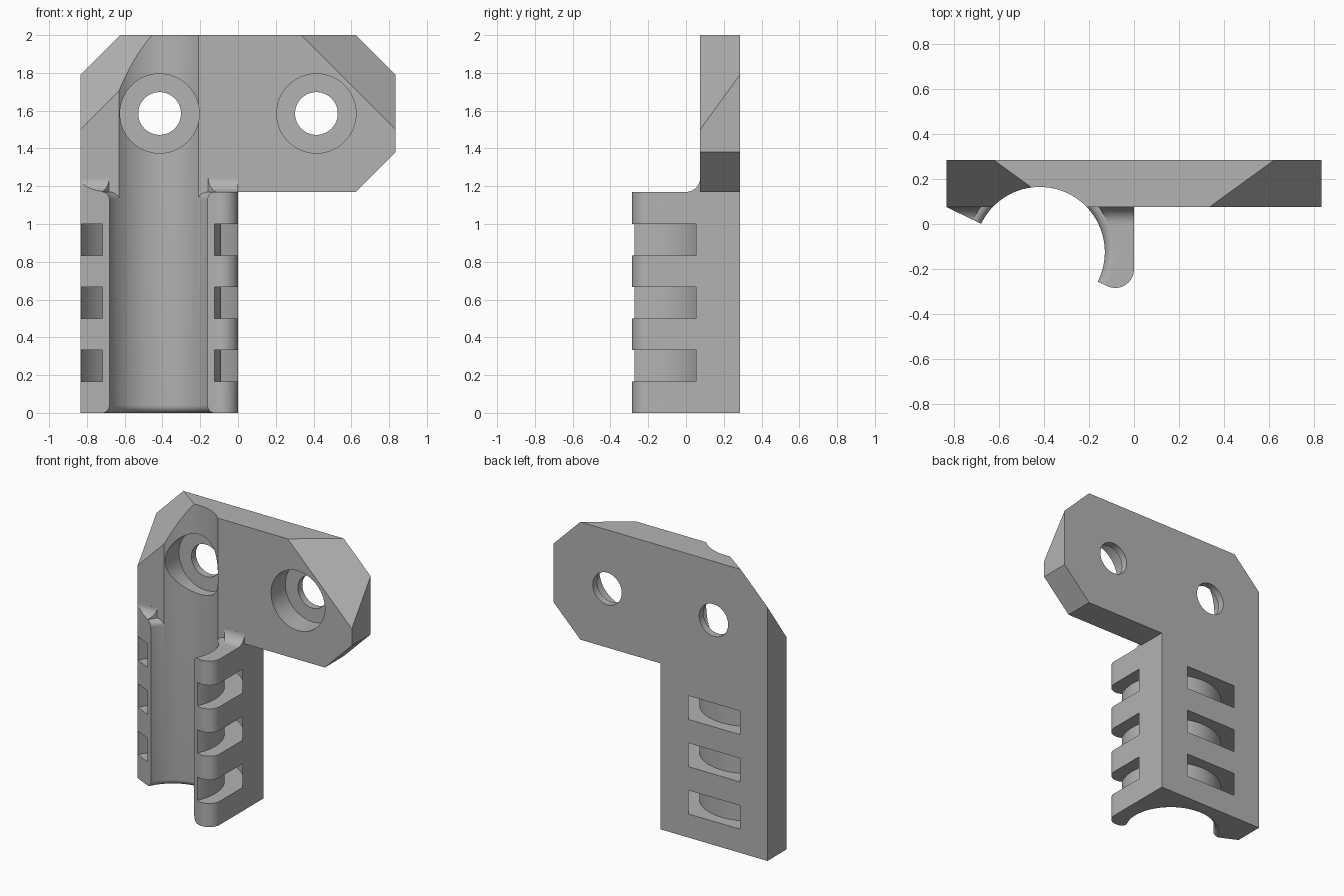
import bpy, bmesh
from math import sin, cos, pi, radians

cube = bpy.data.objects.get("Cube")
if cube:
    bpy.data.objects.remove(cube, do_unlink=True)

gray = bpy.data.materials.new("plain gray")
gray.use_nodes = True
gray.diffuse_color = (0.45, 0.45, 0.45, 1)
gray.node_tree.nodes["Principled BSDF"].inputs["Base Color"].default_value = (0.45, 0.45, 0.45, 1)

BX, BY, BORE, LIP = -0.42, -0.125, 0.29, 0.04   # bore axis, radius, edge rounding
FRONT, BACK, SIDE, SHELF = 0.075, 0.285, 0.835, 1.17


def skin(name, rings, closed=False):
    """Join equal-length rings of points into a solid."""
    bm = bmesh.new()
    loops = [[bm.verts.new(p) for p in ring] for ring in rings]
    pairs = list(zip(loops, loops[1:]))
    if closed:
        pairs.append((loops[-1], loops[0]))
    else:
        bm.faces.new(loops[0])
        bm.faces.new(loops[-1])
    for a, b in pairs:
        for i in range(len(a)):
            j = (i + 1) % len(a)
            bm.faces.new((a[i], a[j], b[j], b[i]))
    bmesh.ops.recalc_face_normals(bm, faces=bm.faces)
    mesh = bpy.data.meshes.new(name)
    bm.to_mesh(mesh)
    bm.free()
    mesh.materials.append(gray)
    ob = bpy.data.objects.new(name, mesh)
    bpy.context.collection.objects.link(ob)
    return ob


def combine(target, tool, operation="DIFFERENCE"):
    """Apply a boolean and discard the tool."""
    mod = target.modifiers.new("cut", "BOOLEAN")
    mod.operation, mod.solver, mod.object = operation, "EXACT", tool
    bpy.context.view_layer.objects.active = target
    bpy.ops.object.modifier_apply(modifier=mod.name)
    bpy.data.objects.remove(tool, do_unlink=True)


def turned(name, profile, closed=False, n=96):
    """Revolve (radius, z) pairs about the bore axis."""
    return skin(name, [[(BX + r * cos(2 * pi * i / n), BY + r * sin(2 * pi * i / n), z)
                        for i in range(n)] for r, z in profile], closed)


def drill(name, x, z, r, y0, y1, n=64):
    """Cylinder along y."""
    return skin(name, [[(x + r * cos(2 * pi * i / n), y, z + r * sin(2 * pi * i / n))
                        for i in range(n)] for y in (y0, y1)])


# Mounting plate: sloped upper corners come from differing front and back outlines
def outline(y, corner):
    pts = [(-SIDE, 0), (0, 0), (0, SHELF), (0.625, SHELF), (SIDE, 1.38),
           (SIDE, 2 - corner), (SIDE - corner, 2), (corner - SIDE, 2), (-SIDE, 2 - corner)]
    return [(x, y, z) for x, z in pts]


bracket = skin("clamp_bracket", [outline(FRONT, 0.5), outline(BACK, 0.21)])

# Clamp arms: cross-section with a rounded right tip and a radial left end
section = [(-SIDE, 0.18), (-SIDE, FRONT), (BX, BY), (-0.155, -0.26)]
section += [(-0.083 + 0.083 * cos(radians(a)), -0.202 + 0.083 * sin(radians(a)))
            for a in range(-116, 1, 8)]
section += [(0, -0.202), (0, 0.18)]
arms = skin("clamp_arms", [[(x, y, z) for x, y in section] for z in (0, 1.24)])

# Concave fillet where the arms run up into the plate
sweep = [(-1, SHELF)] + [(FRONT * sin(a * pi / 24), SHELF + FRONT * (1 - cos(a * pi / 24)))
                         for a in range(13)] + [(FRONT, 1.4), (-1, 1.4)]
combine(arms, skin("fillet_cutter", [[(x, y, z) for y, z in sweep] for x in (-1, 0.2)]))

# Bore with rounded mouths; the upper mouth only affects the arms
steps = [i * pi / 16 for i in range(9)]
mouth = [(BORE + LIP * (1 - sin(t)), LIP * (1 - cos(t))) for t in steps]
low = [(BORE + LIP, -0.1)] + mouth
high = [(r, SHELF - z) for r, z in reversed(mouth)] + [(BORE + LIP, 1.5)]
combine(arms, turned("arm_bore", low + high))
combine(bracket, arms, "UNION")
combine(bracket, turned("main_bore", low + [(BORE, 2.1)]))

# Ring-shaped strap slots
for k in range(3):
    z0 = (1 + 2 * k) / 6
    z1 = z0 + 1 / 6
    combine(bracket, turned("strap_slot", [(0.33, z0), (0.456, z0), (0.456, z1), (0.33, z1)], True))

# Counterbored screw holes
for x in (-0.415, 0.415):
    combine(bracket, drill("counterbore", x, 1.585, 0.21, -0.3, 0.235))
    combine(bracket, drill("screw_hole", x, 1.585, 0.113, -0.3, 0.4))

bpy.ops.object.select_all(action="DESELECT")
bracket.select_set(True)
bpy.context.view_layer.objects.active = bracket
bpy.ops.object.shade_smooth_by_angle(angle=radians(30))
